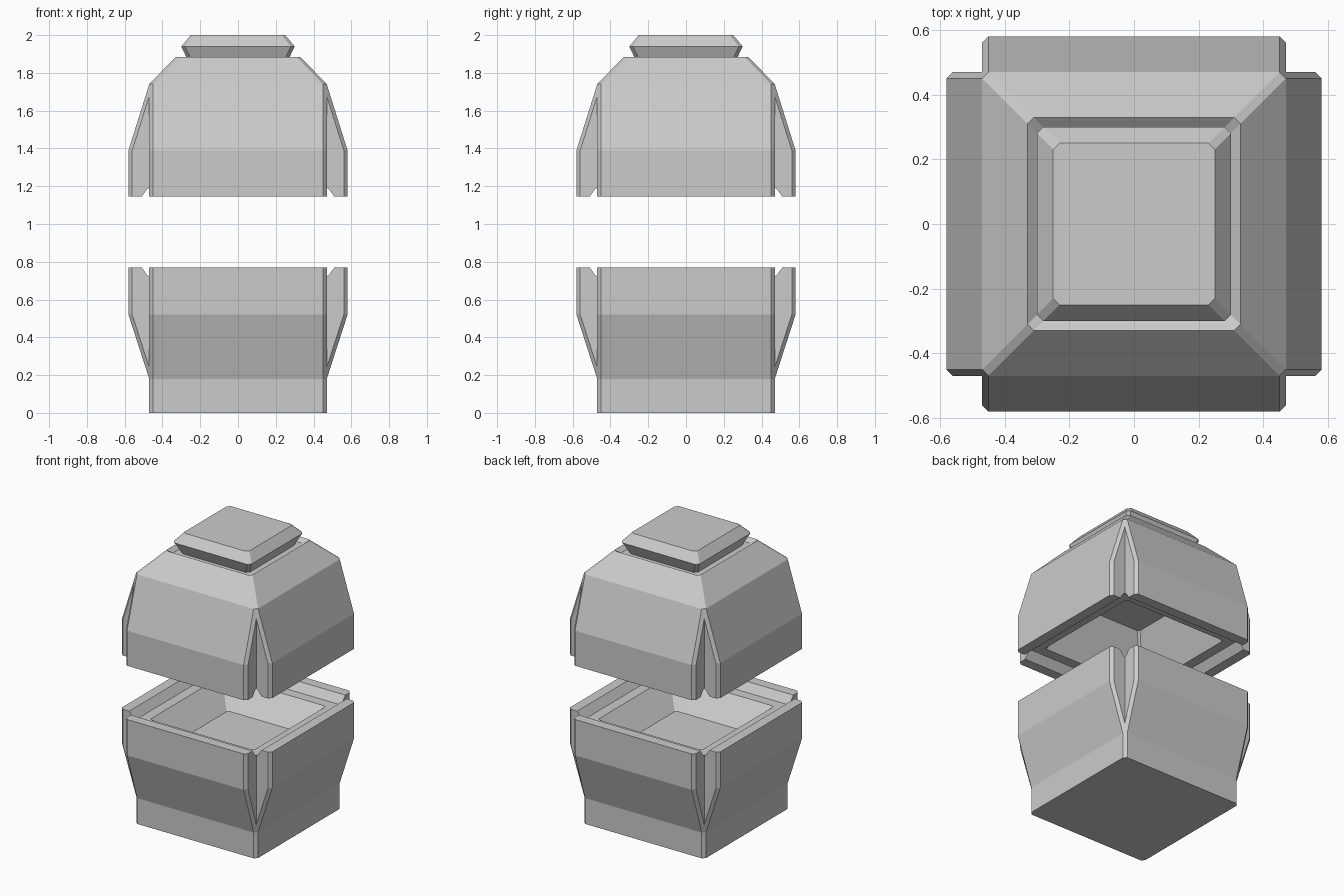
import bpy, bmesh

if "Cube" in bpy.data.objects:
    bpy.data.objects.remove(bpy.data.objects["Cube"])

W = 0.47   # half width of the core and of each side panel


def ring(hx, hy, z, c):
    """Rectangle with cut corners, as a list of eight points."""
    return [(hx, -hy + c, z), (hx, hy - c, z), (hx - c, hy, z), (-hx + c, hy, z),
            (-hx, hy - c, z), (-hx, -hy + c, z), (-hx + c, -hy, z), (hx - c, -hy, z)]


def loft(name, sections):
    """Closed solid through (hx, hy, z, corner cut) sections."""
    bm = bmesh.new()
    rings = [[bm.verts.new(p) for p in ring(*s)] for s in sections]
    for a, b in zip(rings, rings[1:]):
        for i in range(8):
            j = (i + 1) % 8
            bm.faces.new((a[i], a[j], b[j], b[i]))
    bm.faces.new(rings[0][::-1])
    bm.faces.new(rings[-1])
    bmesh.ops.recalc_face_normals(bm, faces=bm.faces)
    me = bpy.data.meshes.new(name)
    bm.to_mesh(me)
    bm.free()
    ob = bpy.data.objects.new(name, me)
    bpy.context.collection.objects.link(ob)
    return ob


def shell(name, profile, cavity):
    """Two crossed lofts joined into one body, then hollowed."""
    body = loft(name, [(h, min(h, W), z, 0.02) for h, z in profile])
    cross = loft(name + "_cross", [(min(h, W), h, z, 0.02) for h, z in profile])
    cutter = loft(name + "_cutter", [(h, h, z, 0.012) for h, z in cavity])
    for helper, op in ((cross, 'UNION'), (cutter, 'DIFFERENCE')):
        helper.hide_render = True
        m = body.modifiers.new(op.title(), 'BOOLEAN')
        m.operation = op
        m.solver = 'EXACT'
        m.object = helper
    # Bake the result and discard the helpers
    dg = bpy.context.evaluated_depsgraph_get()
    dg.update()
    baked = bpy.data.meshes.new_from_object(body.evaluated_get(dg))
    body.modifiers.clear()
    body.data = baked
    bpy.data.objects.remove(cross)
    bpy.data.objects.remove(cutter)
    return body


# Lower half: straight foot, flared panels, grooved rim and bowl
shell("lower_shell",
      [(W, 0), (W, 0.18), (0.58, 0.52), (0.58, 0.77)],
      [(0.26, 0.56), (0.40, 0.715), (W, 0.715), (0.543, 0.815)])

# Upper half: panels tapering to a sloped roof with a recess
shell("upper_shell",
      [(0.58, 1.145), (0.58, 1.39), (W, 1.74), (0.33, 1.885), (0.30, 1.86)],
      [(0.543, 1.10), (W, 1.20), (0.40, 1.20), (0.25, 1.50)])

# Cap plate sitting in the roof recess
loft("cap_plate", [(h, h, z, 0.02) for h, z in
                   ((0.26, 1.855), (0.30, 1.94), (0.25, 2.0))])
